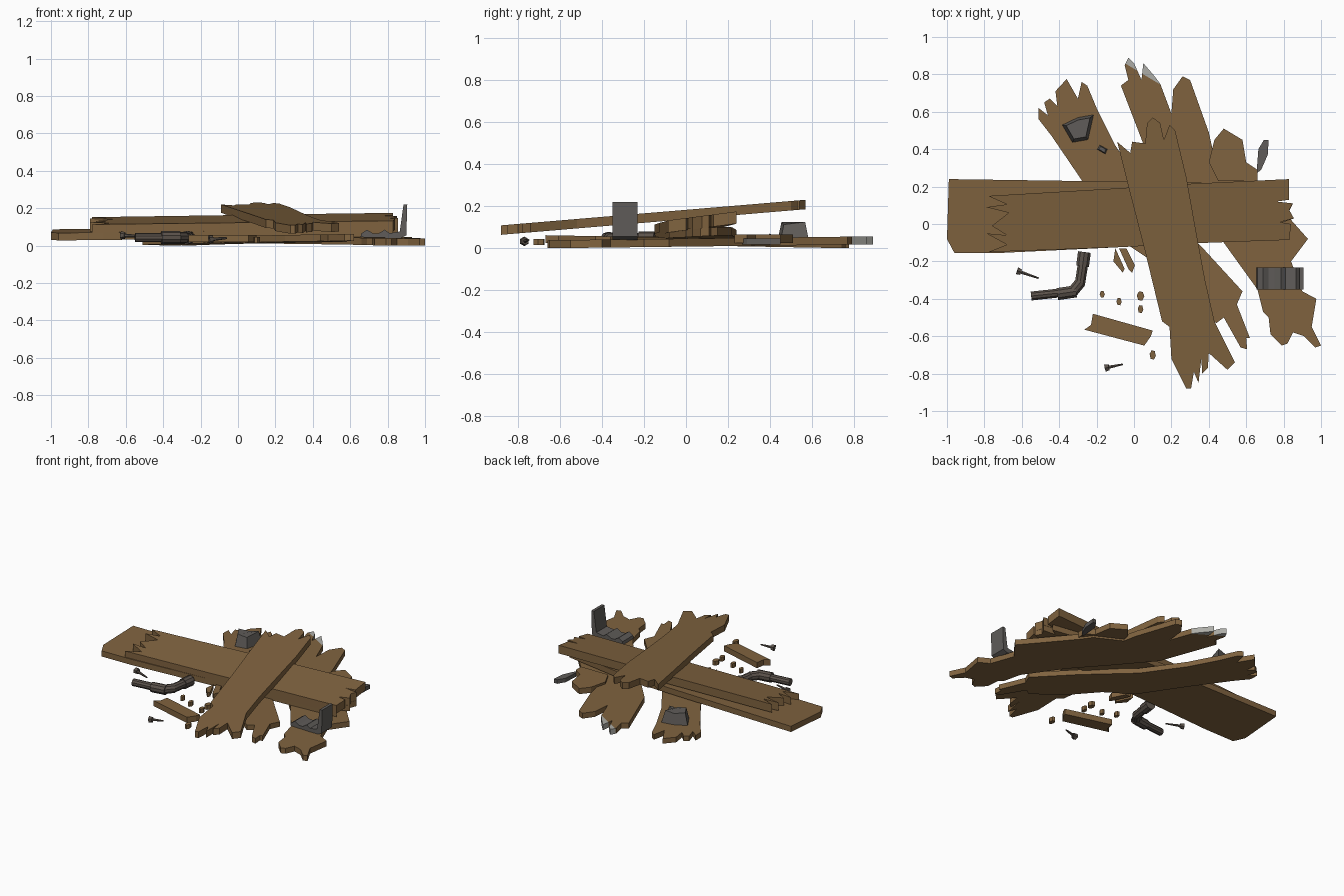
import bpy, bmesh, math, random
from mathutils import Vector

random.seed(4)


def material(name, rgb):
    m = bpy.data.materials.new(name)
    m.diffuse_color = (*rgb, 1)
    return m


WOOD = material("brown wood", (0.216, 0.125, 0.050))
METAL = material("dark metal", (0.115, 0.107, 0.100))
RUST = material("pipe metal", (0.105, 0.085, 0.070))
PALE = material("pale tip", (0.42, 0.42, 0.39))


def finish(bm, name, *mats):
    bmesh.ops.recalc_face_normals(bm, faces=bm.faces[:])
    mesh = bpy.data.meshes.new(name)
    bm.to_mesh(mesh)
    bm.free()
    for m in mats:
        mesh.materials.append(m)
    ob = bpy.data.objects.new(name, mesh)
    bpy.context.collection.objects.link(ob)
    return ob


def slab_mesh(outline, z, thick, sx=0.0, sy=0.0):
    """Outline seen from above, on a tilted plane, given a thickness."""
    bm = bmesh.new()
    f = bm.faces.new([bm.verts.new((x, y, z + sx * x + sy * y)) for x, y in outline])
    ext = bmesh.ops.extrude_face_region(bm, geom=[f])
    for v in ext["geom"]:
        if isinstance(v, bmesh.types.BMVert):
            v.co.z += thick
    if f.is_valid is False or len(bm.faces) < len(outline) + 2:
        bm.faces.new([v for v in bm.verts if v not in ext["geom"]])
    bmesh.ops.recalc_face_normals(bm, faces=bm.faces[:])
    bmesh.ops.triangulate(bm, faces=[f for f in bm.faces if len(f.verts) > 4])
    return bm


def slab(name, outline, z, thick, sx=0.0, sy=0.0, mat=WOOD):
    return finish(slab_mesh(outline, z, thick, sx, sy), name, mat)


def rod(bm, a, b, r1, r2, sides=8):
    """Tapered cylinder from a to b."""
    a, b = Vector(a), Vector(b)
    d = b - a
    mat = d.to_track_quat('Z', 'Y').to_matrix().to_4x4()
    mat.translation = (a + b) / 2
    bmesh.ops.create_cone(bm, cap_ends=True, segments=sides, radius1=r1,
                          radius2=r2, depth=d.length, matrix=mat)


# Two long stacked planks running left to right
slab("lower_long_plank", [
    (-0.99, 0.24), (-0.3, 0.23), (0.40, 0.22), (0.81, 0.15), (0.76, 0.12), (0.85, 0.11),
    (0.83, 0.07), (0.855, 0.03), (0.77, 0.0), (0.83, -0.08), (0.4, -0.10),
    (-0.2, -0.13), (-0.72, -0.155), (-0.96, -0.155), (-1.0, -0.08)],
    0.045, 0.04, 0.01, 0.05)
slab("upper_long_plank", [
    (-0.78, 0.15), (-0.1, 0.19), (0.3, 0.215), (0.83, 0.24), (0.83, 0.13), (0.76, 0.12),
    (0.85, 0.11), (0.83, 0.075), (0.855, 0.03), (0.78, 0.01), (0.84, 0.0),
    (0.83, -0.085), (0.4, -0.10), (-0.1, -0.125), (-0.78, -0.15), (-0.68, -0.11),
    (-0.79, -0.05), (-0.68, -0.06), (-0.76, -0.01), (-0.67, 0.06), (-0.79, 0.09),
    (-0.68, 0.105)], 0.080, 0.058, 0.007, 0.13)

# Top plank leaning across the pile
slab("leaning_plank", [
    (-0.09, 0.44), (-0.02, 0.38), (-0.01, 0.44), (0.06, 0.43), (0.07, 0.54),
    (0.10, 0.57), (0.14, 0.54), (0.16, 0.45), (0.19, 0.53), (0.22, 0.50), (0.28, 0.25),
    (0.33, -0.03), (0.38, -0.30), (0.43, -0.52), (0.54, -0.74), (0.50, -0.78),
    (0.40, -0.69), (0.395, -0.77), (0.365, -0.80), (0.36, -0.72), (0.345, -0.85),
    (0.32, -0.79), (0.305, -0.88), (0.28, -0.88), (0.20, -0.72), (0.19, -0.55),
    (0.15, -0.52), (0.06, -0.15), (-0.03, 0.2)], 0.138, 0.045, 0, 0.084)

# Right ground plank with pale frosted tips
bm = slab_mesh([
    (-0.07, 0.74), (-0.03, 0.77), (-0.05, 0.85), (-0.03, 0.89), (0.0, 0.86),
    (0.04, 0.77), (0.05, 0.86), (0.11, 0.79), (0.14, 0.75), (0.20, 0.59), (0.21, 0.72),
    (0.26, 0.79), (0.30, 0.77), (0.40, 0.49), (0.42, 0.40), (0.60, 0.31), (0.66, 0.23),
    (0.85, 0.01), (0.93, -0.08), (0.84, -0.20), (0.90, -0.36), (0.975, -0.40),
    (0.95, -0.55), (1.0, -0.65), (0.97, -0.66), (0.91, -0.60), (0.85, -0.58),
    (0.82, -0.64), (0.79, -0.65), (0.73, -0.59), (0.72, -0.50), (0.69, -0.47),
    (0.66, -0.35), (0.48, -0.10), (0.28, 0.12), (0.08, 0.35)], 0.008, 0.038, 0, 0.012)
n = Vector((0.6, 1, 0))
p = Vector((0, 0.83, 0))
bmesh.ops.bisect_plane(bm, geom=bm.verts[:] + bm.edges[:] + bm.faces[:], plane_co=p, plane_no=n)
for f in bm.faces:
    c = f.calc_center_median()
    f.material_index = int((c - p).dot(n) > 1e-4 and c.x < 0.16)
finish(bm, "right_ground_plank", WOOD, PALE)

# Left ground plank
slab("left_ground_plank", [
    (-0.51, 0.62), (-0.46, 0.58), (-0.48, 0.65), (-0.45, 0.67), (-0.41, 0.63),
    (-0.42, 0.71), (-0.36, 0.775), (-0.30, 0.67), (-0.28, 0.76), (-0.25, 0.74),
    (-0.20, 0.62), (-0.10, 0.42), (0.08, 0.15), (0.36, -0.12), (0.58, -0.36),
    (0.55, -0.43), (0.62, -0.61), (0.60, -0.61), (0.605, -0.67), (0.57, -0.66),
    (0.48, -0.50), (0.44, -0.53), (0.25, -0.38), (0.10, -0.20), (-0.08, -0.08),
    (-0.27, 0.22), (-0.44, 0.47), (-0.51, 0.56)], 0.014, 0.036, 0, -0.018)

# Splinters and the short broken board
slab("back_splinter", [(0.40, 0.33), (0.43, 0.45), (0.48, 0.51), (0.58, 0.45), (0.60, 0.33),
                       (0.66, 0.29), (0.66, 0.23), (0.45, 0.23)], 0.025, 0.04)
slab("front_splinter_a", [(-0.11, -0.20), (-0.10, -0.13), (-0.05, -0.24), (-0.06, -0.26)], 0.02, 0.03)
slab("front_splinter_b", [(-0.08, -0.13), (-0.04, -0.13), (0.005, -0.22), (-0.01, -0.26), (-0.03, -0.24)], 0.02, 0.035)
slab("short_board", [(-0.265, -0.565), (-0.23, -0.54), (-0.22, -0.48), (0.10, -0.57), (0.09, -0.60),
                     (0.055, -0.65)], 0.018, 0.04)

# Wood chips
for i, (x, y, r) in enumerate([(-0.17, -0.375, 0.02), (-0.08, -0.415, 0.022), (0.035, -0.385, 0.027),
                               (0.035, -0.455, 0.023), (0.10, -0.70, 0.027)]):
    s = random.uniform(0.6, 1)
    slab(f"wood_chip_{i}", [(x + r * math.cos(a) * s, y + r * math.sin(a))
                            for a in [k * math.tau / 6 + i for k in range(6)]], 0.015, 0.03)

# Bent bracket: flat leg with raised ribs, upright leg
bm = bmesh.new()
prof = [(0.655, 0.045), (0.66, 0.065), (0.69, 0.085), (0.72, 0.066), (0.75, 0.064), (0.785, 0.085),
        (0.81, 0.066), (0.865, 0.075), (0.885, 0.22), (0.905, 0.22), (0.90, 0.055), (0.87, 0.04)]
f = bm.faces.new([bm.verts.new((x, -0.35, z)) for x, z in prof])
ext = bmesh.ops.extrude_face_region(bm, geom=[f], use_keep_orig=True)
bmesh.ops.translate(bm, vec=(0, 0.118, 0), verts=[v for v in ext["geom"] if isinstance(v, bmesh.types.BMVert)])
bmesh.ops.recalc_face_normals(bm, faces=bm.faces[:])
bmesh.ops.triangulate(bm, faces=[f for f in bm.faces if len(f.verts) > 4])
finish(bm, "bent_bracket", METAL)

# Elbow pipe with sleeves
bm = bmesh.new()
path = [((-0.55, -0.385, 0.043), (-0.41, -0.37, 0.043), 0.025),
        ((-0.41, -0.375, 0.043), (-0.31, -0.36, 0.043), 0.034),
        ((-0.33, -0.365, 0.043), (-0.285, -0.31, 0.043), 0.031),
        ((-0.29, -0.325, 0.043), (-0.272, -0.21, 0.043), 0.029),
        ((-0.275, -0.225, 0.043), (-0.265, -0.15, 0.043), 0.036)]
for a, b, r in path:
    rod(bm, a, b, r, r, 10)
finish(bm, "elbow_pipe", RUST)

# Loose nails: head, shank
for name, a, b, r in [("nail_left", (-0.625, -0.25, 0.055), (-0.51, -0.29, 0.05), 0.022),
                      ("nail_front", (-0.155, -0.77, 0.033), (-0.06, -0.75, 0.04), 0.023)]:
    a, b = Vector(a), Vector(b)
    d = (b - a).normalized()
    bm = bmesh.new()
    rod(bm, a, a + d * 0.022, r, r * 0.8, 6)
    rod(bm, a + d * 0.02, b, 0.010, 0.005, 6)
    finish(bm, name, RUST)

# Stones on the left plank
def stone(name, outline, z0, peak, ridge):
    bm = bmesh.new()
    base = [bm.verts.new((x, y, z0)) for x, y in outline]
    c = sum((v.co for v in base), Vector()) / len(base)
    top = [bm.verts.new(c.lerp(v.co, ridge) + Vector((0, 0, peak - z0 - 0.012 * (i % 2))))
           for i, v in enumerate(base)]
    bm.faces.new(base)
    bm.faces.new(top)
    for i in range(len(base)):
        j = (i + 1) % len(base)
        bm.faces.new((base[i], base[j], top[j], top[i]))
    finish(bm, name, METAL)


stone("large_stone", [(-0.385, 0.53), (-0.30, 0.57), (-0.215, 0.585), (-0.245, 0.45), (-0.33, 0.435)],
      0.035, 0.125, 0.75)
stone("small_stone", [(-0.20, 0.40), (-0.185, 0.425), (-0.14, 0.40), (-0.15, 0.37)], 0.035, 0.07, 0.6)

# Bent metal scrap at the back right
slab("metal_scrap", [(0.655, 0.27), (0.665, 0.40), (0.695, 0.45), (0.72, 0.45), (0.715, 0.37), (0.68, 0.29)],
     0.018, 0.028, mat=METAL)
